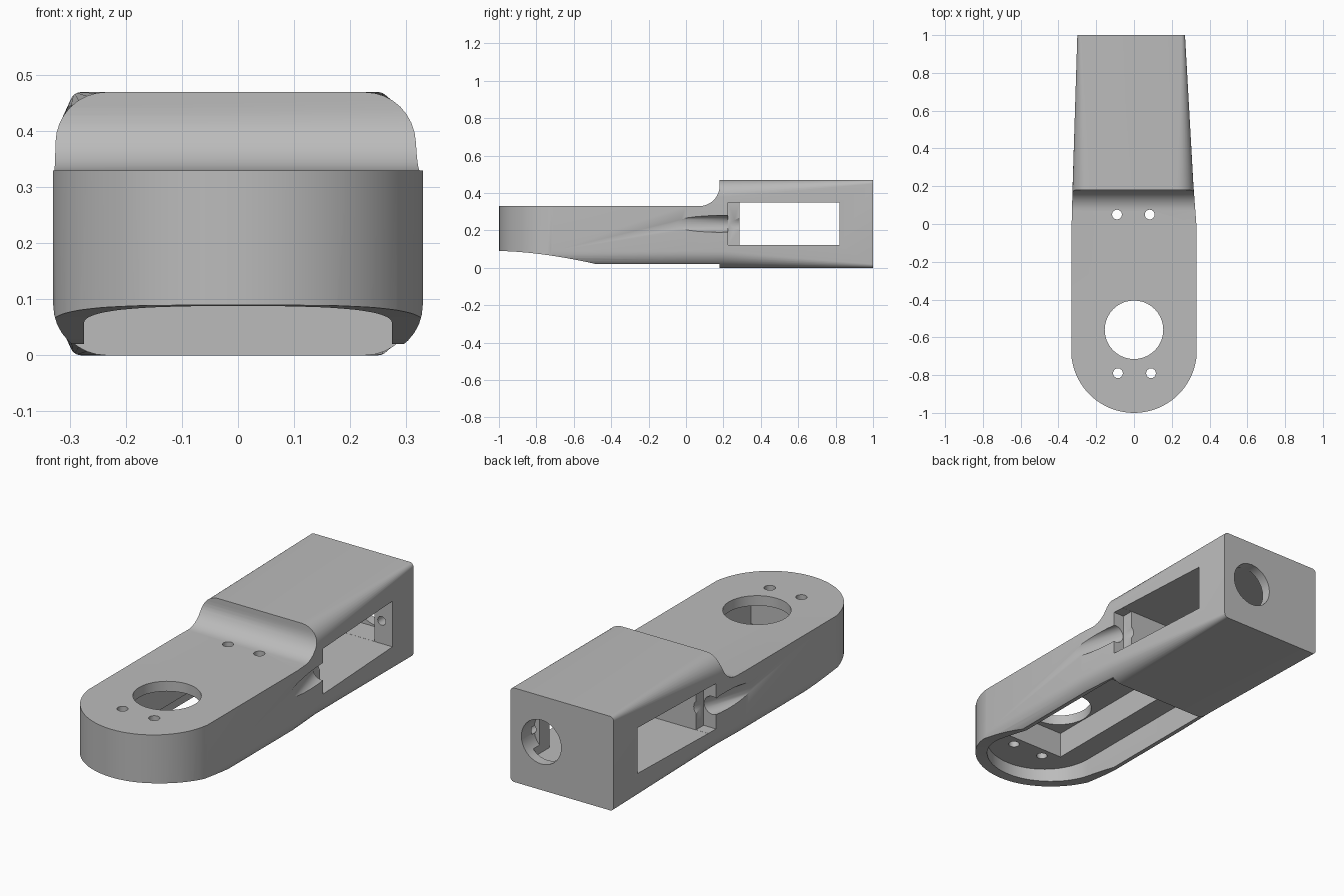
import bpy, bmesh
from math import pi, cos, sin
from mathutils import Vector

cube = bpy.data.objects.get("Cube")
if cube:
    bpy.data.objects.remove(cube, do_unlink=True)

grey = bpy.data.materials.new("matte_grey")
grey.use_nodes = True
grey.diffuse_color = (0.5, 0.5, 0.5, 1)
grey.node_tree.nodes["Principled BSDF"].inputs["Base Color"].default_value = (0.5, 0.5, 0.5, 1)


def loft(name, rings):
    """Closed solid skinned through rings of equal point count."""
    bm = bmesh.new()
    loops = [[bm.verts.new(p) for p in ring] for ring in rings]
    n = len(loops[0])
    for a, b in zip(loops, loops[1:]):
        for i in range(n):
            j = (i + 1) % n
            bm.faces.new((a[i], a[j], b[j], b[i]))
    bm.faces.new(loops[0])
    bm.faces.new(loops[-1])
    bmesh.ops.recalc_face_normals(bm, faces=bm.faces)
    mesh = bpy.data.meshes.new(name)
    bm.to_mesh(mesh)
    bm.free()
    mesh.materials.append(grey)
    obj = bpy.data.objects.new(name, mesh)
    bpy.context.collection.objects.link(obj)
    return obj


def prism(name, outline, z0, z1):
    return loft(name, [[(x, y, z) for x, y in outline] for z in (z0, z1)])


def box(name, x0, x1, y0, y1, z0, z1):
    return prism(name, [(x0, y0), (x1, y0), (x1, y1), (x0, y1)], z0, z1)


def rod(name, start, end, radius, sides):
    start, end = Vector(start), Vector(end)
    turn = (end - start).to_track_quat('Z', 'Y')
    ring = [turn @ Vector((radius * cos(2 * pi * i / sides), radius * sin(2 * pi * i / sides), 0))
            for i in range(sides)]
    return loft(name, [[p + c for p in ring] for c in (start, end)])


def arc(cx, cy, r, a0, a1, steps):
    return [(cx + r * cos(a0 + (a1 - a0) * i / steps), cy + r * sin(a0 + (a1 - a0) * i / steps))
            for i in range(steps + 1)]


def stadium(r, centre_y, end_y):
    """Plan outline: round at the front, square at the back."""
    return arc(0, centre_y, r, pi, 2 * pi, 40) + [(r, end_y), (-r, end_y)]


def section(y, x0, x1, r):
    """Rounded rectangle across the arm at station y."""
    z0, z1 = 0, 0.47
    pts = []
    for k, (cx, cz) in enumerate([(x1 - r, z1 - r), (x0 + r, z1 - r), (x0 + r, z0 + r), (x1 - r, z0 + r)]):
        pts += arc(cx, cz, r, k * pi / 2, (k + 1) * pi / 2, 8)
    return [(x, y, z) for x, z in pts]


def combine(target, cutter, operation='DIFFERENCE'):
    mod = target.modifiers.new("cut", 'BOOLEAN')
    mod.operation, mod.object, mod.solver = operation, cutter, 'EXACT'
    bpy.context.view_layer.objects.active = target
    bpy.ops.object.modifier_apply(modifier=mod.name)
    bpy.data.objects.remove(cutter, do_unlink=True)


# Tapered arm with rounded long edges that sharpen towards the back
arm = loft("servo_arm", [section(-1.1, -0.33, 0.33, 0.09), section(0.0, -0.33, 0.33, 0.09),
                         section(0.2, -0.325, 0.315, 0.09), section(1.0, -0.30, 0.27, 0.02)])

# Side profile: low front deck, filleted step, raised back block, curved underside
side = [(-1.1, 0.33)] + arc(0.07, 0.44, 0.11, -pi / 2, 0, 12)
side += [(0.18, 0.6), (1.2, 0.6), (1.2, -0.1), (0.18, -0.1), (0.18, 0.02)]
for i in range(11):
    t = i / 10
    side.append((-0.48 - 0.52 * t, 0.02 + 0.07 * (1 - (1 - t) ** 1.7)))
side.append((-1.1, 0.09))
combine(arm, loft("side_profile", [[(x, y, z) for y, z in side] for x in (-0.5, 0.5)]), 'INTERSECT')

# Rounded front end
combine(arm, prism("plan_outline", stadium(0.333, -0.667, 1.3), -0.3, 0.8), 'INTERSECT')

# Underside cavity, motor pocket, shaft hole and screw holes
combine(arm, prism("cavity", stadium(0.275, -0.67, 0.18), -0.2, 0.15))
combine(arm, box("motor_pocket", -0.16, 0.16, -0.74, -0.01, 0.1, 0.28))
combine(arm, rod("shaft_hole", (0, -0.56, 0.2), (0, -0.56, 0.5), 0.155, 40))
for x, y in [(-0.085, -0.79), (0.09, -0.79), (-0.09, 0.05), (0.083, 0.05)]:
    combine(arm, rod("screw_hole", (x, y, 0.1), (x, y, 0.5), 0.026, 16))

# Side window through the back block, with its own pocket and shaft hole
combine(arm, box("window", -0.5, 0.5, 0.285, 0.82, 0.122, 0.35))
combine(arm, box("back_pocket", -0.19, 0.18, 0.75, 0.95, 0.1225, 0.3495))
combine(arm, rod("back_shaft_hole", (0.1, 0.9, 0.24), (0.1, 1.1, 0.24), 0.11, 36))
for x in (-0.23, 0.22):
    combine(arm, rod("back_screw_hole", (x, 0.78, 0.236), (x, 0.92, 0.236), 0.022, 16))

# Relief notch and slanted cable groove on each side
for s in (-1, 1):
    combine(arm, box("notch", min(s * 0.255, s * 0.5), max(s * 0.255, s * 0.5), 0.225, 0.32, 0.1225, 0.3495))
    combine(arm, rod("cable_groove", (s * 0.405, -0.16, 0.235), (s * 0.282, 0.31, 0.235), 0.045, 24))

bpy.ops.object.select_all(action='DESELECT')
arm.select_set(True)
bpy.context.view_layer.objects.active = arm
bpy.ops.object.shade_smooth_by_angle(angle=0.5)
